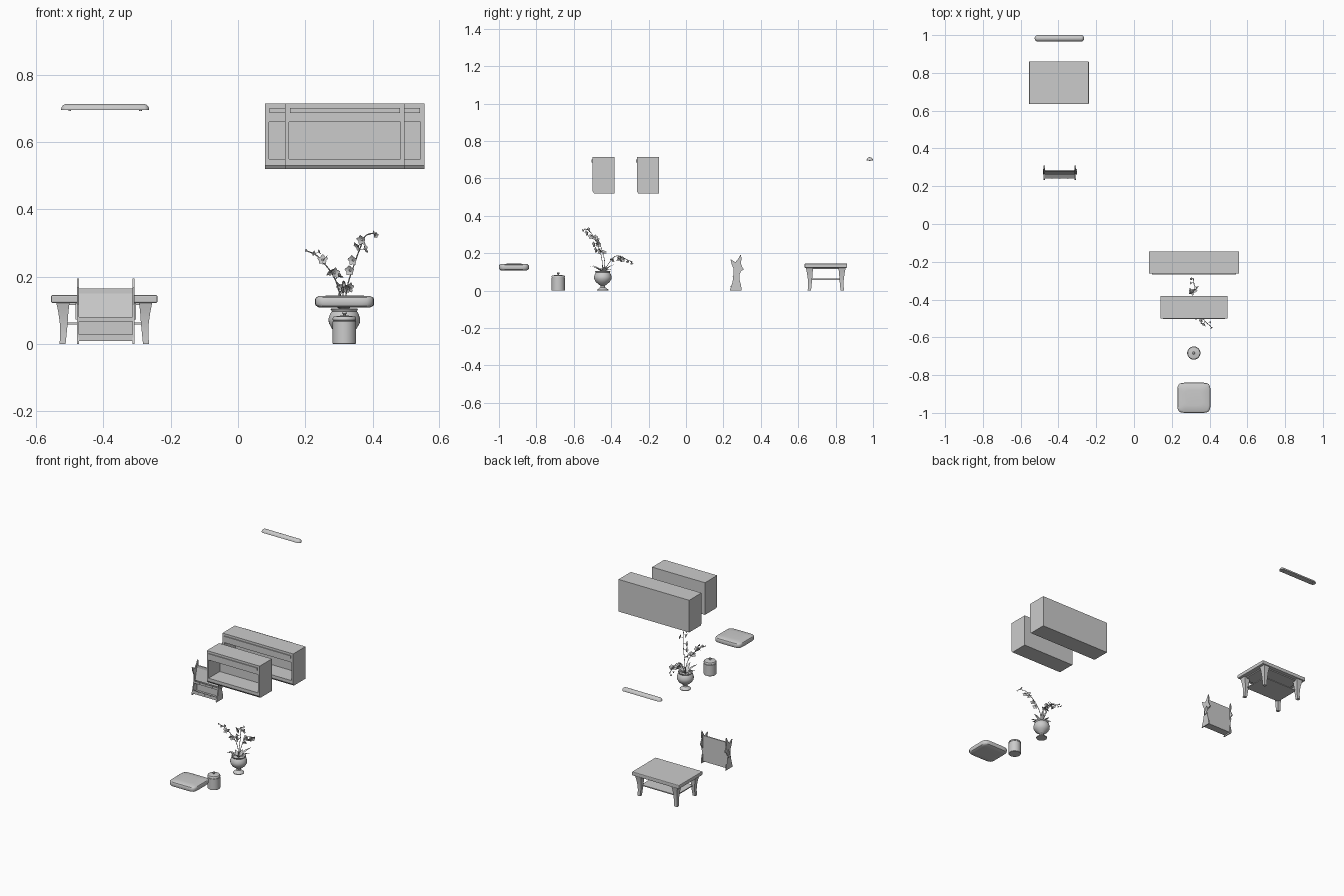
import bpy, bmesh, math, random
from mathutils import Vector, Matrix

if "Cube" in bpy.data.objects:
    bpy.data.objects.remove(bpy.data.objects["Cube"])
random.seed(4)


def finish(name, bm, smooth=None):
    bmesh.ops.recalc_face_normals(bm, faces=bm.faces)
    me = bpy.data.meshes.new(name)
    bm.to_mesh(me)
    bm.free()
    ob = bpy.data.objects.new(name, me)
    bpy.context.collection.objects.link(ob)
    if smooth:
        bpy.ops.object.select_all(action='DESELECT')
        ob.select_set(True)
        bpy.context.view_layer.objects.active = ob
        bpy.ops.object.shade_smooth_by_angle(angle=math.radians(smooth))
    return ob


def loft(name, rings, smooth=None):
    bm = bmesh.new()
    vs = [[bm.verts.new(p) for p in r] for r in rings]
    n = len(rings[0])
    for a, b in zip(vs, vs[1:]):
        for i in range(n):
            j = (i + 1) % n
            bm.faces.new((a[i], a[j], b[j], b[i]))
    bm.faces.new(vs[0][::-1])
    bm.faces.new(vs[-1])
    return finish(name, bm, smooth)


def prism_x(name, x0, x1, profile):
    return loft(name, [[(x, y, z) for y, z in profile] for x in (x0, x1)])


def box(name, x0, x1, y0, y1, z0, z1, bevel=0):
    ob = prism_x(name, x0, x1, [(y0, z0), (y1, z0), (y1, z1), (y0, z1)])
    if bevel:
        m = ob.modifiers.new("bevel", 'BEVEL')
        m.width, m.segments = bevel, 2
    return ob


def lathe(name, x, y, profile, n=32):
    return loft(name, [[(x + r * math.cos(math.tau * i / n), y + r * math.sin(math.tau * i / n), z)
                        for i in range(n)] for r, z in profile], 40)


# Half-round wall bar with two small fixings
bm = bmesh.new()
bmesh.ops.create_uvsphere(bm, u_segments=24, v_segments=16, radius=0.0175)
bmesh.ops.bisect_plane(bm, geom=bm.verts[:] + bm.edges[:] + bm.faces[:], plane_co=(0, 0, 0),
                       plane_no=(0, 0, -1), clear_outer=True)
bmesh.ops.holes_fill(bm, edges=[e for e in bm.edges if e.is_boundary])
for v in bm.verts:
    v.co += Vector((-0.395 + (0.1135 if v.co.x > 0 else -0.1135), 0.983, 0.696))
finish("wall_bar", bm, 40)
for x in (-0.5, -0.29):
    lathe("bar_fixing", x, 0.983, [(0.004, 0.693), (0.004, 0.698)], 12)

# Low table with tapered curved legs
TX, TY = -0.3975, 0.7475
box("table_top", TX - 0.158, TX + 0.158, TY - 0.1135, TY + 0.1135, 0.122, 0.145, 0.004)
box("table_shelf", TX - 0.118, TX + 0.118, TY - 0.081, TY + 0.081, 0.058, 0.064)
box("table_apron", TX - 0.13, TX + 0.13, TY - 0.09, TY + 0.09, 0.116, 0.123)
LEG = [(0, 0.133, 0.018), (0.03, 0.131, 0.019), (0.06, 0.132, 0.023),
       (0.09, 0.136, 0.029), (0.11, 0.140, 0.035), (0.124, 0.143, 0.040)]
for sx in (-1, 1):
    for sy in (-1, 1):
        rings = []
        for z, o, w in LEG:
            p = o - 0.036
            rings.append([(TX + sx * a, TY + sy * b, z) for a, b in
                          ((o, p), (o - w, p), (o - w, p - w), (o, p - w))])
        loft("table_leg", rings, 30)

# Two-tier rack with horned side panels
SIDE = [(0.234, 0), (0.298, 0), (0.294, 0.03), (0.286, 0.06), (0.286, 0.085), (0.294, 0.105),
        (0.309, 0.113), (0.302, 0.125), (0.293, 0.145), (0.297, 0.172), (0.292, 0.195),
        (0.280, 0.172), (0.264, 0.152), (0.238, 0.168), (0.243, 0.145), (0.255, 0.115),
        (0.255, 0.08), (0.247, 0.04)]
for x, s in ((-0.475, -1), (-0.311, 1)):
    prism_x("rack_side", x - 0.003, x + 0.003, SIDE)
    prism_x("rack_side_scroll", x, x + s * 0.008,
            [(0.262, 0.072), (0.282, 0.072), (0.290, 0.1), (0.280, 0.122), (0.270, 0.1)])
prism_x("rack_back", -0.475, -0.311, [(0.279, 0.008), (0.286, 0.008), (0.286, 0.165), (0.279, 0.165)])
for z0, z1, y in ((0.008, 0.028, 0.24), (0.066, 0.08, 0.252)):
    box("rack_shelf", -0.475, -0.311, y, 0.282, z0, z0 + 0.006)
    box("rack_lip", -0.475, -0.311, y, y + 0.005, z0, z1)
    for x in (-0.435, -0.393, -0.351):
        box("rack_stud", x - 0.003, x + 0.003, y - 0.003, y, z1 - 0.008, z1 - 0.004)
prism_x("rack_upper_panel", -0.475, -0.311, [(0.263, 0.08), (0.268, 0.08), (0.282, 0.15), (0.279, 0.15)])


# Open-fronted hanging cabinets
def cabinet(x0, x1, y0, y1):
    box("cabinet_header", x0, x1, y0, y1, 0.66, 0.715)
    prism_x("cabinet_floor", x0, x1, [(y0, 0.531), (y0 + 0.008, 0.52), (y1, 0.52), (y1, 0.55), (y0, 0.55)])
    box("cabinet_back", x0, x1, y1 - 0.01, y1, 0.55, 0.66)
    for a, b in ((x0, x0 + 0.012), (x1 - 0.012, x1)):
        box("cabinet_side", a, b, y0, y1 - 0.01, 0.55, 0.66)
    box("cabinet_rail", x0 + 0.014, x1 - 0.014, y0 - 0.005, y0, 0.686, 0.701)


cabinet(0.08, 0.555, -0.263, -0.145)
cabinet(0.14, 0.495, -0.499, -0.382)

# Lidded jar
lathe("jar", 0.3165, -0.683, [(0.033, 0), (0.035, 0.002), (0.035, 0.067), (0.033, 0.068), (0.033, 0.07),
      (0.035, 0.071), (0.035, 0.077), (0.032, 0.081), (0.012, 0.084), (0.004, 0.085), (0.004, 0.088),
      (0.007, 0.091), (0.006, 0.096), (0.002, 0.098)])

# Cushion with bulged outline
rings = []
for z, s in ((0.108, 0.6), (0.109, 0.88), (0.113, 0.97), (0.118, 1), (0.133, 1), (0.138, 0.97),
             (0.142, 0.88), (0.144, 0.5)):
    ring = []
    for i in range(48):
        a = math.tau * i / 48
        c, d = math.cos(a), math.sin(a)
        r = (abs(c) ** 7 + abs(d) ** 7) ** (-1 / 7) * s
        ring.append((0.317 + 0.0875 * r * c, -0.92 + 0.08 * r * d, z))
    rings.append(ring)
loft("cushion", rings, 35)

# Footed vase
VX, VY = 0.316, -0.445
lathe("vase", VX, VY, [(0.030, 0), (0.031, 0.004), (0.024, 0.010), (0.013, 0.018), (0.012, 0.026),
      (0.022, 0.034), (0.037, 0.046), (0.046, 0.062), (0.047, 0.075), (0.042, 0.090), (0.037, 0.097),
      (0.041, 0.104), (0.038, 0.105), (0.034, 0.097), (0.034, 0.092)])


# Orchid blooms, leaves and stems
def blade(bm, mat, length, width, bend, n=5):
    rows = []
    for i in range(n + 1):
        t = i / n
        w = width * max(0.06, math.sin(math.pi * (0.06 + 0.92 * t)) ** 0.7)
        z = bend * t * t
        rows.append([bm.verts.new(mat @ Vector((length * t, k * w, z + abs(k) * w * 0.3))) for k in (-1, 0, 1)])
    for a, b in zip(rows, rows[1:]):
        for k in (0, 1):
            bm.faces.new((a[k], a[k + 1], b[k + 1], b[k]))


def bloom(pos, facing, size):
    bm = bmesh.new()
    base = Matrix.Translation(pos) @ facing.to_track_quat('Z', 'Y').to_matrix().to_4x4()
    for k in range(5):
        turn = Matrix.Rotation(math.tau * k / 5 + 0.3, 4, 'Z')
        blade(bm, base @ turn, size, size * 0.42, size * 0.35, 4)
    bmesh.ops.create_icosphere(bm, subdivisions=1, radius=size * 0.25, matrix=base)
    finish("bloom", bm, 60)


def stem(points, radius=0.0018):
    cu = bpy.data.curves.new("stem", 'CURVE')
    cu.dimensions, cu.bevel_depth, cu.bevel_resolution, cu.resolution_u = '3D', radius, 1, 6
    cu.use_fill_caps = True
    sp = cu.splines.new('BEZIER')
    sp.bezier_points.add(len(points) - 1)
    for bp, p in zip(sp.bezier_points, points):
        bp.co = p
        bp.handle_left_type = bp.handle_right_type = 'AUTO'
    bpy.context.collection.objects.link(bpy.data.objects.new("stem", cu))


root = (VX, VY, 0.09)
STEMS = [[root, (0.325, -0.45, 0.17), (0.345, -0.468, 0.235), (0.365, -0.495, 0.29), (0.38, -0.52, 0.322), (0.405, -0.54, 0.33)],
         [root, (0.302, -0.435, 0.15), (0.285, -0.445, 0.2), (0.26, -0.455, 0.235), (0.235, -0.465, 0.262), (0.202, -0.475, 0.278)],
         [root, (0.312, -0.41, 0.15), (0.312, -0.375, 0.185), (0.318, -0.345, 0.18), (0.318, -0.32, 0.168), (0.314, -0.29, 0.155)]]
for pts in STEMS:
    stem(pts)
    for i in range(1, 5):
        for f in (0.3, 0.8):
            if i == 1 and f < 0.5:
                continue
            p = Vector(pts[i]).lerp(Vector(pts[i + 1]), f)
            d = Vector((random.uniform(-1, 1), random.uniform(-1.2, 0.6), random.uniform(-0.7, 0.5))).normalized()
            q = p + d * 0.016
            stem([p, q], 0.0009)
            bloom(q, d, 0.016 if i < 4 else 0.009)
    bm = bmesh.new()
    bmesh.ops.create_icosphere(bm, subdivisions=1, radius=0.004, matrix=Matrix.Translation(pts[-1]))
    finish("bud", bm, 60)
for k in range(8):
    bm = bmesh.new()
    mat = Matrix.Translation(root) @ Matrix.Rotation(math.tau * k / 8 + 0.2, 4, 'Z') @ Matrix.Rotation(-0.95, 4, 'Y')
    blade(bm, mat, random.uniform(0.05, 0.085), 0.009, -0.03, 7)
    finish("leaf", bm, 60)
